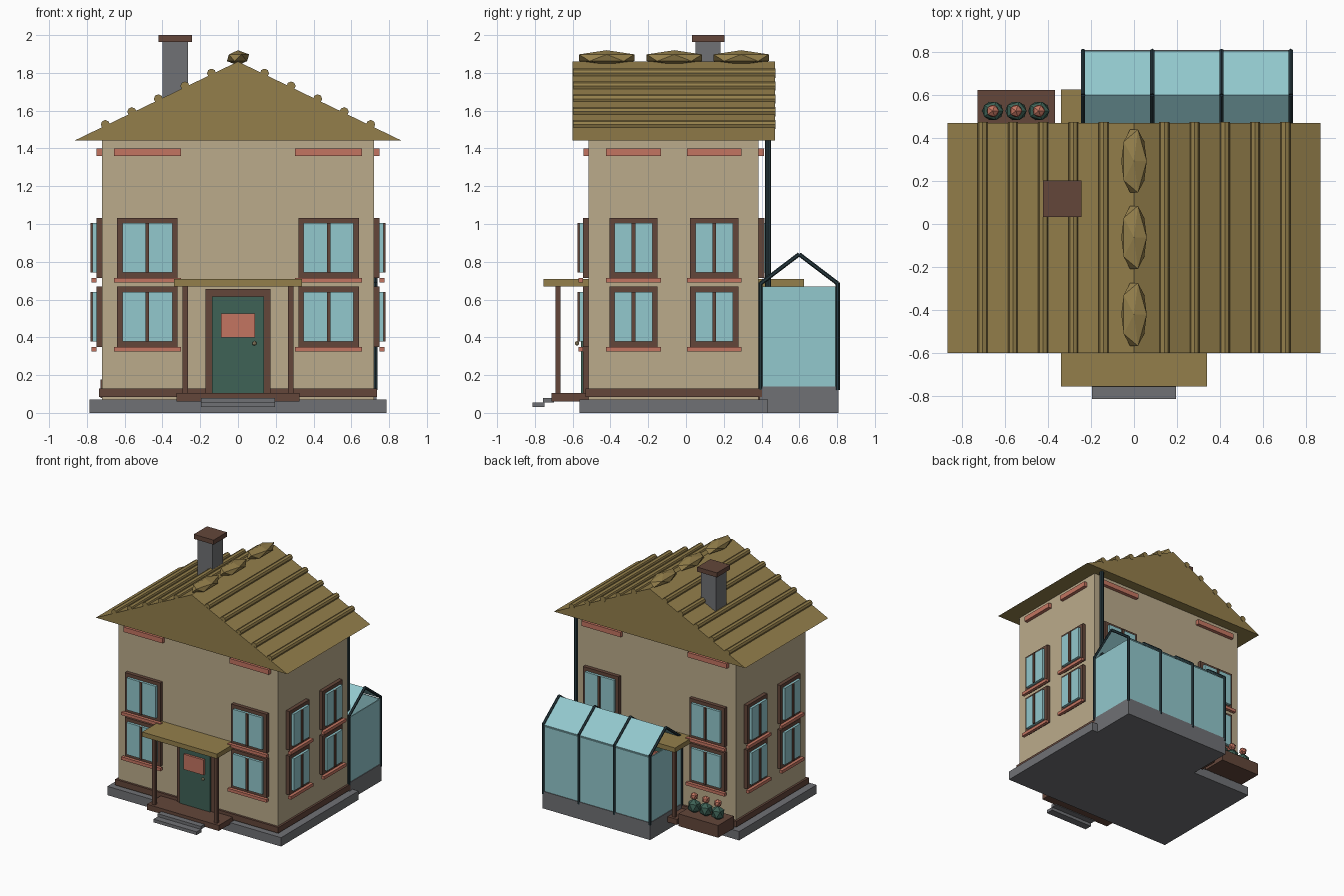
import bpy, bmesh, math
from mathutils import Matrix, Vector

if "Cube" in bpy.data.objects:
    bpy.data.objects.remove(bpy.data.objects["Cube"])


def material(name, r, g, b):
    m = bpy.data.materials.new(name)
    lin = [(c / 255 / 12.92) if c < 11 else ((c / 255 + 0.055) / 1.055) ** 2.4 for c in (r, g, b)]
    m.diffuse_color = (*lin, 1)
    m.use_nodes = True
    m.node_tree.nodes["Principled BSDF"].inputs["Base Color"].default_value = m.diffuse_color
    return m


WALL = material("wall_tan", 187, 171, 139)
ROOF = material("roof_ochre", 148, 127, 75)
BROWN = material("dark_brown", 99, 70, 58)
SALMON = material("salmon", 195, 117, 97)
GLASS = material("glass_cyan", 146, 200, 205)
STONE = material("stone_grey", 112, 113, 117)
GREEN = material("door_green", 62, 98, 86)
METAL = material("dark_metal", 38, 56, 62)
BRASS = material("knob_beige", 200, 180, 140)


def finish(name, bm, mat):
    bmesh.ops.recalc_face_normals(bm, faces=bm.faces)
    me = bpy.data.meshes.new(name)
    bm.to_mesh(me)
    bm.free()
    me.materials.append(mat)
    ob = bpy.data.objects.new(name, me)
    bpy.context.collection.objects.link(ob)
    return ob


def boxes(name, mat, items):
    """Several boxes given as (x0, x1, y0, y1, z0, z1) in one object."""
    bm = bmesh.new()
    for x0, x1, y0, y1, z0, z1 in items:
        m = Matrix.Translation(((x0 + x1) / 2, (y0 + y1) / 2, (z0 + z1) / 2))
        m = m @ Matrix.Diagonal((abs(x1 - x0), abs(y1 - y0), z1 - z0, 1))
        bmesh.ops.create_cube(bm, size=1, matrix=m)
    return finish(name, bm, mat)


def prism(name, mat, profile, axis_from, axis_to, axis="y"):
    """Extrude a closed (a, z) profile along x or y."""
    bm = bmesh.new()
    put = (lambda a, z, t: (a, t, z)) if axis == "y" else (lambda a, z, t: (t, a, z))
    f = bm.faces.new([bm.verts.new(put(a, z, axis_from)) for a, z in profile])
    ext = bmesh.ops.extrude_face_region(bm, geom=[f])
    d = Vector(put(0, 0, axis_to - axis_from))
    bmesh.ops.translate(bm, vec=d, verts=[v for v in ext["geom"] if isinstance(v, bmesh.types.BMVert)])
    return finish(name, bm, mat)


def rods(name, mat, items, sides=8):
    """Cylinders given as (start, end, radius)."""
    bm = bmesh.new()
    for a, b, r in items:
        a, b = Vector(a), Vector(b)
        m = Matrix.Translation((a + b) / 2) @ (b - a).to_track_quat("Z", "Y").to_matrix().to_4x4()
        bmesh.ops.create_cone(bm, cap_ends=True, segments=sides, radius1=r, radius2=r,
                              depth=(b - a).length, matrix=m)
    return finish(name, bm, mat)


def balls(name, mat, items, sub=1):
    """Faceted balls given as (centre, half sizes)."""
    bm = bmesh.new()
    for c, s in items:
        bmesh.ops.create_icosphere(bm, subdivisions=sub, radius=1,
                                   matrix=Matrix.Translation(c) @ Matrix.Diagonal((*s, 1)))
    return finish(name, bm, mat)


WX, YF, YB = 0.72, -0.515, 0.385


def on_wall(side, u0, u1, d0, d1, z0, z1):
    """Box on a wall: u runs along the wall, d is distance out from it."""
    if side == "front":
        return (u0, u1, YF - d1, YF - d0, z0, z1)
    if side == "back":
        return (u0, u1, YB + d0, YB + d1, z0, z1)
    if side == "right":
        return (WX + d0, WX + d1, u0, u1, z0, z1)
    return (-WX - d1, -WX - d0, u0, u1, z0, z1)


# House body and foundations
boxes("foundation", STONE, [(-0.785, 0.785, -0.565, 0.435, 0, 0.072)])
boxes("plinth", BROWN, [(-0.737, 0.737, -0.533, 0.402, 0.083, 0.13)])
boxes("walls", WALL, [(-WX, WX, YF, YB, 0.072, 1.45)])

# Roof, battens and ridge caps
RX, EAVE, RIDGE = 0.865, 1.442, 1.86
prism("roof", ROOF, [(-RX, EAVE), (RX, EAVE), (0, RIDGE)], -0.60, 0.47)
battens = []
for i in range(1, 6):
    for s in (-1, 1):
        x = 0.1405 * i
        z = RIDGE - (RIDGE - EAVE) * x / RX + 0.006
        battens.append(((s * x, -0.598, z), (s * x, 0.473, z), 0.024))
rods("roof_battens", ROOF, battens)
balls("ridge_caps", ROOF, [((0, y, 1.88), (0.066, 0.172, 0.04)) for y in (-0.42, -0.062, 0.292)])

# Chimney
boxes("chimney", STONE, [(-0.40, -0.265, 0.05, 0.183, 1.55, 1.965)])
boxes("chimney_cap", BROWN, [(-0.422, -0.243, 0.032, 0.203, 1.963, 2.0)])

# Windows on all four walls, with sills and eaves trims
for side in ("front", "back", "left", "right"):
    long_wall = side in ("front", "back")
    centres = (-0.48, 0.48) if long_wall else (-0.278, 0.15)
    w = 0.16 if long_wall else 0.128
    frames, panes, bars, sills, trims = [], [], [], [], []
    for c in centres:
        trims.append(on_wall(side, c - w - 0.017, c + w + 0.017, 0, 0.028, 1.36, 1.40))
        for z in (0.35, 0.715):
            frames.append(on_wall(side, c - w, c + w, 0, 0.03, z, z + 0.318))
            panes.append(on_wall(side, c - w + 0.028, c + w - 0.028, 0.03, 0.05, z + 0.028, z + 0.29))
            bars.append(on_wall(side, c - 0.01, c + 0.01, 0.045, 0.06, z + 0.028, z + 0.29))
            sills.append(on_wall(side, c - w - 0.017, c + w + 0.017, 0.03, 0.055, z - 0.025, z))
    boxes(side + "_window_frames", BROWN, frames)
    boxes(side + "_window_glass", GLASS, panes)
    boxes(side + "_window_bars", BROWN, bars)
    boxes(side + "_window_sills", SALMON, sills)
    boxes(side + "_eaves_trims", SALMON, trims)

# Doors and porches at front and back
for side in ("front", "back"):
    boxes(side + "_door_frame", BROWN, [on_wall(side, -0.172, 0.172, 0, 0.03, 0.1, 0.655)])
    boxes(side + "_door", GREEN, [on_wall(side, -0.137, 0.137, 0.02, 0.042, 0.1, 0.615)])
    boxes(side + "_door_panel", SALMON, [on_wall(side, -0.09, 0.09, 0.04, 0.06, 0.40, 0.525)])
    ky = YF - 0.062 if side == "front" else YB + 0.062
    balls(side + "_door_knob", BRASS, [((0.087, ky, 0.368), (0.013, 0.013, 0.013))])
    boxes(side + "_porch_canopy", ROOF, [on_wall(side, -0.338, 0.338, -0.005, 0.24, 0.67, 0.708)])
    boxes(side + "_porch_posts", BROWN, [on_wall(side, s * 0.28 - 0.014, s * 0.28 + 0.014, 0.15, 0.176, 0.1, 0.67)
                                         for s in (-1, 1)])
    boxes(side + "_porch_deck", BROWN, [on_wall(side, -0.325, 0.325, 0.0, 0.197, 0.06, 0.105)])
boxes("front_steps", STONE, [(-0.195, 0.195, -0.758, -0.70, 0.055, 0.08),
                             (-0.195, 0.195, -0.812, -0.75, 0.03, 0.056)])

# Greenhouse: base, glass walls, pitched glass roof and metal ribs
GX0, GX1, GY0, GY1, GYM = -0.237, 0.728, 0.395, 0.803, 0.599
boxes("greenhouse_base", STONE, [(GX0 - 0.005, GX1 + 0.005, 0.39, 0.808, 0, 0.14)])
boxes("greenhouse_walls", GLASS, [(GX0, GX1, GY1 - 0.008, GY1, 0.14, 0.67),
                                  (GX0, GX0 + 0.008, GY0, GY1, 0.14, 0.67),
                                  (GX1 - 0.008, GX1, GY0, GY1, 0.14, 0.67)])
prism("greenhouse_roof", GLASS, [(GY0, 0.682), (GYM, 0.838), (GY1, 0.682), (GY1, 0.674),
                                 (GYM, 0.83), (GY0, 0.674)], GX0, GX1, "x")
ribs = []
for i in range(4):
    x = GX0 + (GX1 - GX0) * i / 3
    for y in (GY0, GY1):
        ribs.append(((x, y, 0.12), (x, y, 0.69), 0.011))
        ribs.append(((x, y, 0.685), (x, GYM, 0.84), 0.011))
rods("greenhouse_ribs", METAL, ribs, 6)

# Downpipe at the back right corner
rods("downpipe", METAL, [((0.69, 0.435, 0.1), (0.69, 0.435, 1.445), 0.016)])

# Planter with three flowering shrubs
boxes("planter", BROWN, [(-0.727, -0.367, 0.42, 0.623, 0.078, 0.178)])
xs = (-0.656, -0.548, -0.442)
balls("shrubs", GREEN, [((x, 0.525, 0.225), (0.055, 0.05, 0.06)) for x in xs])
balls("flowers", SALMON, [((x, 0.525, 0.305), (0.032, 0.032, 0.032)) for x in xs])
